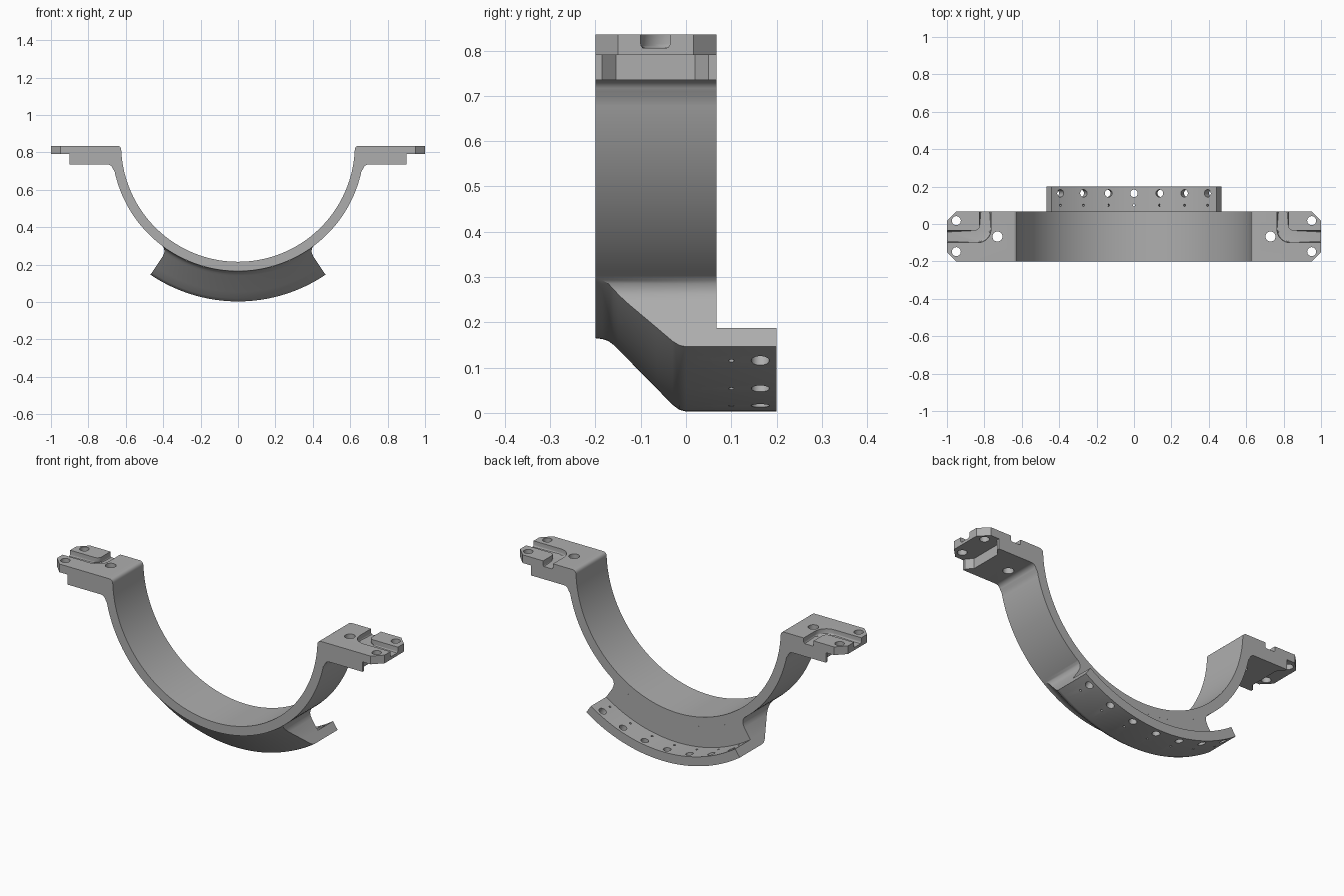
import bpy, bmesh, math
from mathutils import Matrix, Vector

if "Cube" in bpy.data.objects:
    bpy.data.objects.remove(bpy.data.objects["Cube"])

CZ = 0.84                      # height of the arc centre
R_IN, R_OUT = 0.625, 0.675     # band radii
Y0, Y1 = -0.2, 0.067           # band front and back

steel = bpy.data.materials.new("grey_metal")
steel.use_nodes = True
colour = (0.42, 0.42, 0.42, 1)
steel.diffuse_color = colour
bsdf = next(n for n in steel.node_tree.nodes if n.type == "BSDF_PRINCIPLED")
bsdf.inputs["Base Color"].default_value = colour


def arc(cx, cy, r, a0, a1, n):
    steps = [math.radians(a0 + (a1 - a0) * i / n) for i in range(n + 1)]
    return [(cx + r * math.cos(a), cy + r * math.sin(a)) for a in steps]


def prism(bm, points, lo, hi, axis="Z"):
    """Extrude a flat outline between lo and hi along an axis."""
    place = (lambda p, h: (p[0], p[1], h)) if axis == "Z" else (lambda p, h: (p[0], h, p[1]))
    low = [bm.verts.new(place(p, lo)) for p in points]
    high = [bm.verts.new(place(p, hi)) for p in points]
    bm.faces.new(low)
    bm.faces.new(high[::-1])
    for i in range(len(points)):
        j = (i + 1) % len(points)
        bm.faces.new((low[j], low[i], high[i], high[j]))
    return low


def drill(bm, centre, direction, radius, length):
    turn = Vector((0, 0, 1)).rotation_difference(Vector(direction)).to_matrix().to_4x4()
    bmesh.ops.create_cone(bm, cap_ends=True, segments=24, radius1=radius, radius2=radius,
                          depth=length, matrix=Matrix.Translation(centre) @ turn)


def finish(name, bm):
    bmesh.ops.recalc_face_normals(bm, faces=bm.faces)
    mesh = bpy.data.meshes.new(name)
    bm.to_mesh(mesh)
    bm.free()
    mesh.materials.append(steel)
    obj = bpy.data.objects.new(name, mesh)
    bpy.context.collection.objects.link(obj)
    return obj


def carve(obj, cutter):
    """Subtract the cutter, apply, then shade."""
    cutter.hide_render = True
    mod = obj.modifiers.new("cut", "BOOLEAN")
    mod.operation, mod.solver, mod.object = "DIFFERENCE", "EXACT", cutter
    bpy.ops.object.select_all(action="DESELECT")
    bpy.context.view_layer.objects.active = obj
    obj.select_set(True)
    bpy.ops.object.modifier_apply(modifier=mod.name)
    bpy.data.objects.remove(cutter)
    bpy.ops.object.shade_smooth_by_angle(angle=math.radians(30))


# Half-round band with an ear at each end, as one mirrored outline
half = arc(0, CZ, R_IN, -90, -2.5, 40)
half += arc(0.645, 0.815, 0.02, 170, 90, 6)
half += [(1, 0.835), (1, 0.79), (0.9, 0.79), (0.9, 0.735)]
half += arc(0.698, 0.705, 0.03, 90, 170, 6)
half += arc(0, CZ, R_OUT, -12, -90, 40)
mirrored = [(-x, z) for x, z in half[-2:0:-1]]
bm = bmesh.new()
prism(bm, half + mirrored, Y0, Y1, "Y")
band = finish("band_with_ears", bm)

# Ear cuts: corner chamfers, recess below, bent groove on top, bolt holes
bm = bmesh.new()
groove = [(1.05, -0.1)] + arc(0.835, -0.03, 0.07, 270, 180, 8)
groove += [(0.765, 0.12), (0.825, 0.12)] + arc(0.85, -0.01, 0.025, 180, 270, 6)
groove += [(1.05, -0.035)]
recess = [(0.87, -0.155), (0.87, 0.02), (0.9, 0.05), (0.91, 0.05), (0.91, -0.185), (0.9, -0.185)]
for side in (1, -1):
    def flip(points):
        return [(side * x, y) for x, y in points]
    for edge, out in ((Y0, -1), (Y1, 1)):
        corner = [(0.93, edge + out * 0.02), (1.02, edge + out * 0.02), (1.02, edge - out * 0.07)]
        prism(bm, flip(corner), 0.77, 0.86)
    prism(bm, flip(recess), 0.7, 0.79)
    floor = prism(bm, flip(groove), 0.805, 0.87)
    rim = [e for e in bm.edges if e.verts[0] in floor and e.verts[1] in floor]
    bmesh.ops.bevel(bm, geom=rim, offset=0.01, segments=3, affect="EDGES", profile=0.5)
    for x, y, r in ((0.95, 0.018, 0.024), (0.95, -0.148, 0.024), (0.73, -0.067, 0.027)):
        drill(bm, (side * x, y, 0.8), (0, 0, 1), r, 0.3)
carve(band, finish("ear_cutter", bm))


# Lower flange: rungs (radius, front y, back y) swept round the arc centre
rungs = [(0.675, -0.2, Y1), (0.677, -0.185, Y1), (0.681, -0.172, Y1), (0.69, -0.16, Y1),
         (0.7, -0.15, Y1), (0.72, -0.13, Y1), (0.787, -0.064, Y1), (0.787, -0.064, 0.2),
         (0.822, -0.03, 0.2), (0.833, -0.015, 0.2), (0.837, 0, 0.2)]


def half_angle(r):
    s = min(1, max(0, (0.72 - r) / 0.045))
    return math.radians(34 + 3 * (1 - math.sqrt(1 - s * s)))


STEPS = 56
bm = bmesh.new()
loops = []
for i in range(STEPS + 1):
    t = 2 * i / STEPS - 1
    front, back = [], []
    for r, yf, yb in rungs:
        a = t * half_angle(r)
        x, z = r * math.sin(a), CZ - r * math.cos(a)
        front.append(bm.verts.new((x, yf, z)))
        back.append(bm.verts.new((x, yb, z)))
    loops.append(front + back[::-1])
count = len(loops[0])
for a, b in zip(loops, loops[1:]):
    for k in range(count):
        n = (k + 1) % count
        bm.faces.new((a[k], a[n], b[n], b[k]))
for end in (loops[0], loops[-1]):
    for k in range(len(rungs) - 1):
        bm.faces.new((end[k], end[k + 1], end[count - 2 - k], end[count - 1 - k]))
bmesh.ops.remove_doubles(bm, verts=bm.verts, dist=0.0001)
flange = finish("lower_flange", bm)

# Radial rows of bolt holes and pin holes
bm = bmesh.new()
for k in range(-3, 4):
    a = math.radians(10 * k)
    out = Vector((math.sin(a), 0, -math.cos(a)))
    for y, r in ((0.164, 0.02), (0.1, 0.006)):
        drill(bm, out * 0.812 + Vector((0, y, CZ)), out, r, 0.12)
carve(flange, finish("flange_cutter", bm))
